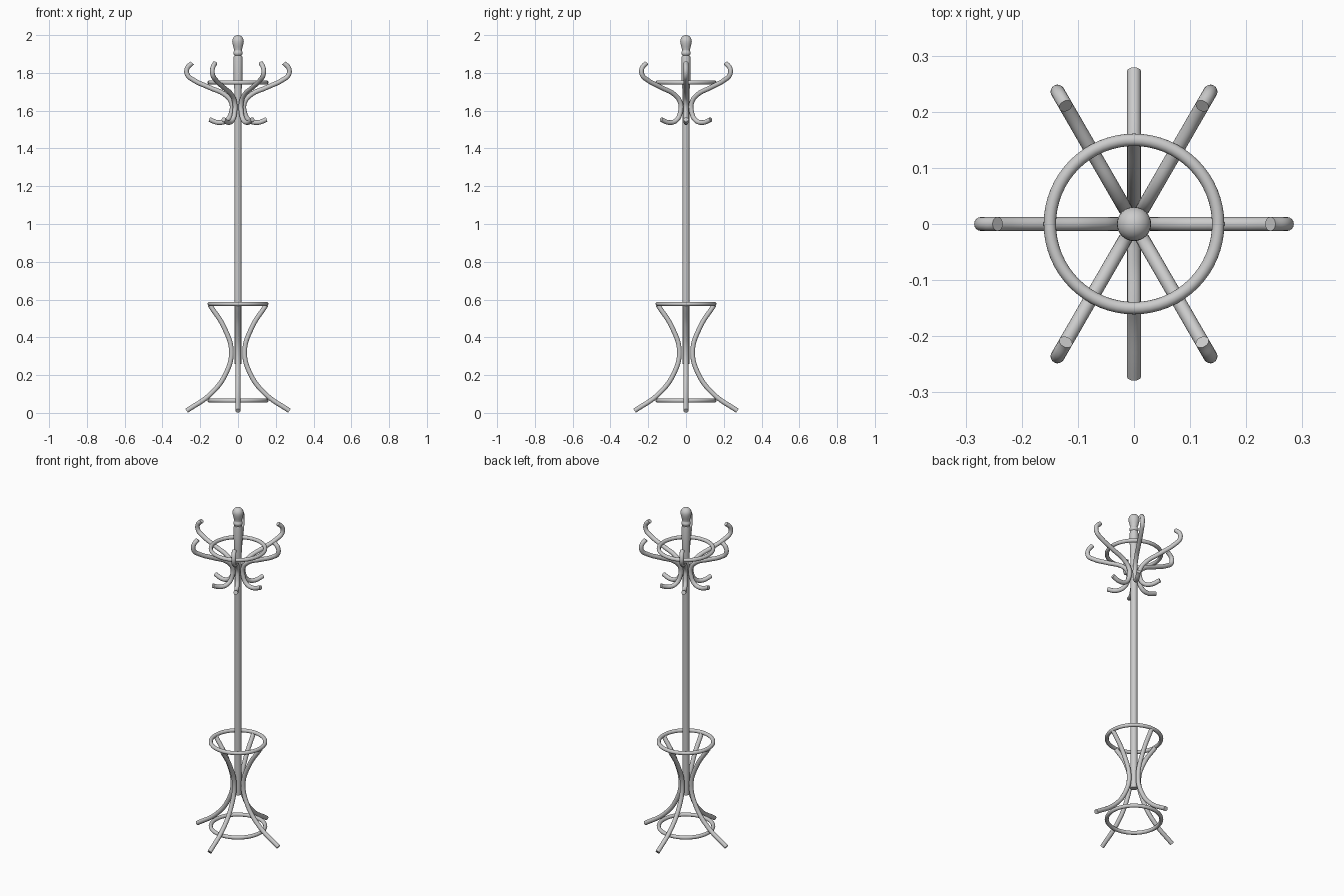
import bpy, math

if "Cube" in bpy.data.objects:
    bpy.data.objects.remove(bpy.data.objects["Cube"])


def finish(obj):
    bpy.ops.object.select_all(action='DESELECT')
    obj.select_set(True)
    bpy.context.view_layer.objects.active = obj
    if obj.type == 'CURVE':
        bpy.ops.object.convert(target='MESH')
        obj = bpy.context.object
    bpy.ops.object.shade_smooth_by_angle(angle=math.radians(40))
    return obj


def bent_rod(name, profile, angle, radius):
    """Round rod swept along a radial (r, z) path, turned about the pole."""
    cu = bpy.data.curves.new(name, 'CURVE')
    cu.dimensions = '3D'
    cu.bevel_depth = radius
    cu.bevel_resolution = 6
    cu.resolution_u = 8
    cu.use_fill_caps = True
    sp = cu.splines.new('BEZIER')
    sp.bezier_points.add(len(profile) - 1)
    for p, (r, z) in zip(sp.bezier_points, profile):
        p.co = (r * math.cos(angle), r * math.sin(angle), z)
        p.handle_left_type = p.handle_right_type = 'AUTO'
    obj = bpy.data.objects.new(name, cu)
    bpy.context.collection.objects.link(obj)
    return finish(obj)


def ring(name, z):
    bpy.ops.mesh.primitive_torus_add(major_radius=0.15, minor_radius=0.011,
                                     major_segments=64, minor_segments=16,
                                     location=(0, 0, z))
    bpy.context.object.name = name
    finish(bpy.context.object)


def lathe(name, profile, n=32):
    verts, faces = [], []
    for r, z in profile:
        for i in range(n):
            a = 2 * math.pi * i / n
            verts.append((r * math.cos(a), r * math.sin(a), z))
    for k in range(len(profile) - 1):
        for i in range(n):
            j = (i + 1) % n
            faces.append((k*n + i, k*n + j, (k+1)*n + j, (k+1)*n + i))
    faces.append(tuple(reversed(range(n))))
    faces.append(tuple(range(len(verts) - n, len(verts))))
    me = bpy.data.meshes.new(name)
    me.from_pydata(verts, [], faces)
    obj = bpy.data.objects.new(name, me)
    bpy.context.collection.objects.link(obj)
    finish(obj)


# Central pole with thicker upper sleeve
lathe("pole", [(0.019, 0.26), (0.019, 1.71), (0.023, 1.75), (0.024, 1.88), (0.022, 1.89)])

# Turned finial: neck bead and egg-shaped knob
knob = [(0.019, 1.885), (0.019, 1.893), (0.024, 1.898), (0.025, 1.905),
        (0.024, 1.912), (0.020, 1.917), (0.020, 1.922), (0.025, 1.938),
        (0.029, 1.955)]
knob += [(0.0305 * math.cos(t), 1.968 + 0.032 * math.sin(t))
         for t in [math.radians(d) for d in (0, 15, 30, 45, 60, 72, 82, 89)]]
lathe("finial", knob)

# Six double-ended coat hooks
hook = [(0.152, 1.553), (0.100, 1.537), (0.058, 1.550), (0.034, 1.595),
        (0.036, 1.645), (0.070, 1.685), (0.150, 1.722), (0.235, 1.762),
        (0.268, 1.790), (0.269, 1.824), (0.243, 1.852)]
for i in range(6):
    bent_rod(f"coat_hook_{i + 1}", hook, i * math.pi / 3, 0.0125)

# Four bowed legs
leg = [(0.150, 0.572), (0.075, 0.455), (0.035, 0.325), (0.066, 0.205),
       (0.145, 0.100), (0.272, 0.011)]
for i in range(4):
    bent_rod(f"leg_{i + 1}", leg, i * math.pi / 2, 0.0125)

# Bracing rings
ring("hook_ring", 1.749)
ring("umbrella_ring", 0.577)
ring("foot_ring", 0.065)
